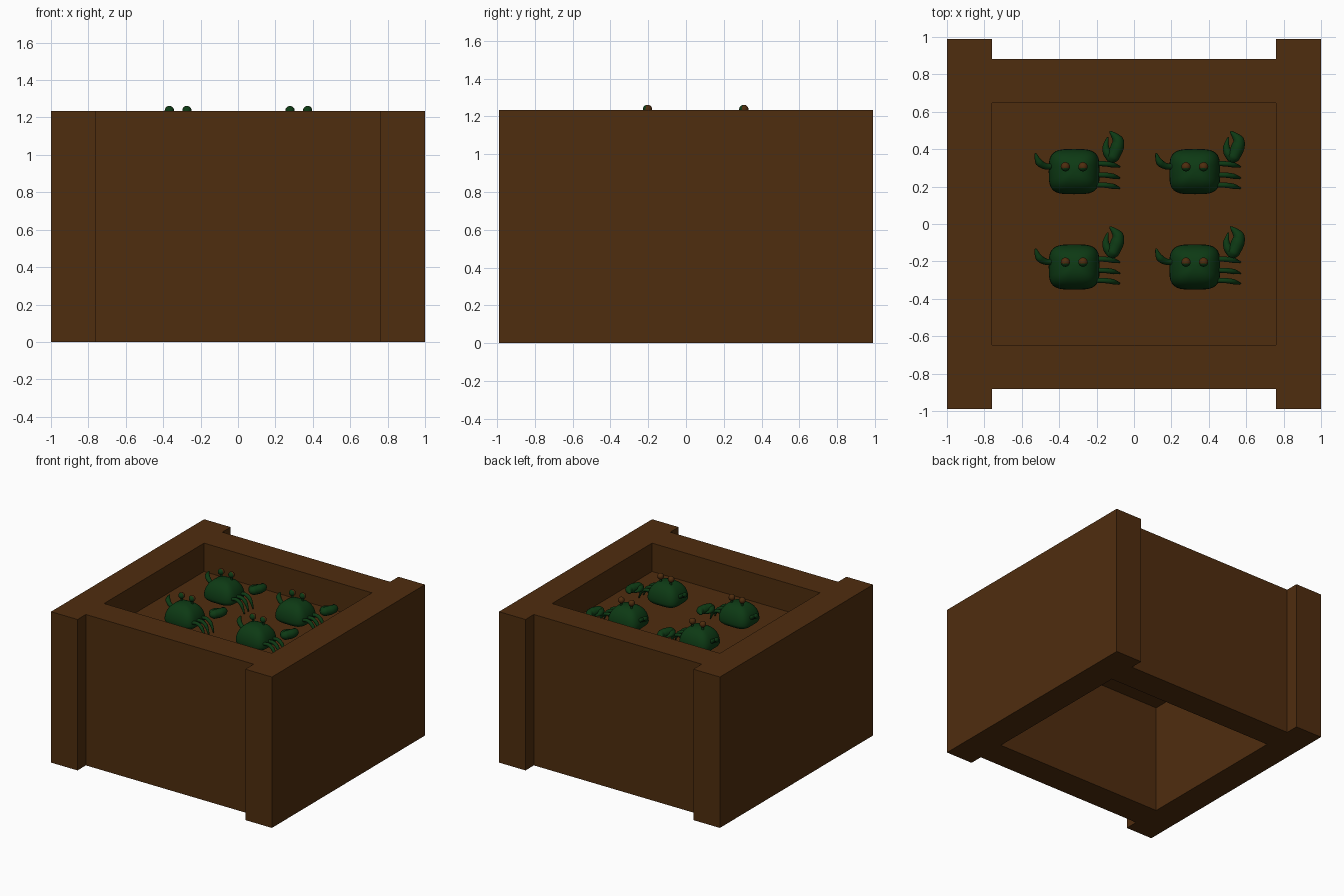
import bpy, bmesh, math
from mathutils import Vector

if "Cube" in bpy.data.objects:
    bpy.data.objects.remove(bpy.data.objects["Cube"])


def material(name, rgb):
    m = bpy.data.materials.new(name)
    m.diffuse_color = (*rgb, 1)
    m.use_nodes = True
    m.node_tree.nodes["Principled BSDF"].inputs["Base Color"].default_value = m.diffuse_color
    return m


WOOD = material("brown wood", (0.078, 0.026, 0.0045))
GREEN = material("dark green", (0.004, 0.042, 0.007))


def finish(bm, name, mats, smooth=True):
    me = bpy.data.meshes.new(name)
    bmesh.ops.recalc_face_normals(bm, faces=bm.faces)
    for f in bm.faces:
        f.smooth = smooth
    bm.to_mesh(me)
    bm.free()
    for m in mats:
        me.materials.append(m)
    return me


def place(name, me, loc=(0, 0, 0)):
    o = bpy.data.objects.new(name, me)
    o.location = loc
    bpy.context.collection.objects.link(o)
    return o


# Crate frame: thick side boards overhanging the front and back boards
H = 1.235
xs = [-1, -0.76, 0.76, 1]
ys = [-0.99, -0.882, -0.647, 0.647, 0.882, 0.99]
bm = bmesh.new()
for i in range(3):
    for j in range(5):
        if i != 1 or j in (1, 3):
            bm.faces.new([bm.verts.new((x, y, 0)) for x, y in (
                (xs[i], ys[j]), (xs[i + 1], ys[j]), (xs[i + 1], ys[j + 1]), (xs[i], ys[j + 1]))])
bmesh.ops.remove_doubles(bm, verts=bm.verts, dist=1e-4)
frame = place("crate_frame", finish(bm, "crate_frame", [WOOD], False))
if frame.data.polygons[0].normal.z < 0:
    frame.data.flip_normals()
sol = frame.modifiers.new("height", 'SOLIDIFY')
sol.thickness, sol.offset = H, 1

# Raised floor inside the crate
bm = bmesh.new()
bmesh.ops.create_cube(bm, size=1)
bmesh.ops.scale(bm, vec=(1.52, 1.294, 0.115), verts=bm.verts)
place("crate_floor", finish(bm, "crate_floor", [WOOD], False), (0, 0, 0.945))


# Tapered round limb swept along a smooth path
def limb(name, pts, radii, sides=10, steps=5):
    P = [Vector(p) for p in pts]
    path = []
    for i in range(len(P) - 1):
        a, b, c, d = P[max(i - 1, 0)], P[i], P[i + 1], P[min(i + 2, len(P) - 1)]
        for k in range(steps + (i == len(P) - 2)):
            t = k / steps
            p = 0.5 * (2 * b + (c - a) * t + (2 * a - 5 * b + 4 * c - d) * t * t
                       + (3 * b - a - 3 * c + d) * t ** 3)
            path.append((p, radii[i] + (radii[i + 1] - radii[i]) * t))
    bm = bmesh.new()
    rings = []
    for i, (p, r) in enumerate(path):
        tan = (path[min(i + 1, len(path) - 1)][0] - path[max(i - 1, 0)][0]).normalized()
        up = Vector((0, 0, 1))
        side = tan.cross(up).normalized()
        up = side.cross(tan)
        rings.append([bm.verts.new(p + r * (math.cos(a) * side + math.sin(a) * up))
                      for a in (math.tau * k / sides for k in range(sides))])
    for r0, r1 in zip(rings, rings[1:]):
        for k in range(sides):
            n = (k + 1) % sides
            bm.faces.new((r0[k], r0[n], r1[n], r1[k]))
    bm.faces.new(rings[0])
    bm.faces.new(rings[-1])
    return finish(bm, name, [GREEN])


# Crab shell: squarish dome, widest near the floor
def spow(v, e):
    return math.copysign(abs(v) ** e, v)


bm = bmesh.new()
bmesh.ops.create_uvsphere(bm, u_segments=32, v_segments=16, radius=1)
for v in bm.verts:
    a = math.atan2(v.co.y, v.co.x)
    r = math.hypot(v.co.x, v.co.y) ** 0.85
    z = v.co.z * (0.135 if v.co.z > 0 else 0.055)
    v.co = (0.136 * r * spow(math.cos(a), 0.55), 0.121 * r * spow(math.sin(a), 0.55), 1.07 + z)
shell = finish(bm, "crab_shell", [GREEN])

# Eye: green on the front, brown behind
bm = bmesh.new()
bmesh.ops.create_uvsphere(bm, u_segments=16, v_segments=10, radius=0.025)
bm.normal_update()
for f in bm.faces:
    f.material_index = 1 if f.normal.y > -0.3 else 0
eye = finish(bm, "crab_eye", [GREEN, WOOD])
stalk = limb("eye_stalk", [(0, 0.004, 1.17), (0, 0, 1.225)], [0.009, 0.009])

# Claw arm, pincer fingers, raised small arm and walking legs
parts = {
    "crab_shell": shell,
    "large_claw_finger": limb("large_claw_finger", [
        (0.195, 0.05, 1.13), (0.205, 0.075, 1.13), (0.23, 0.13, 1.13), (0.232, 0.17, 1.13), (0.19, 0.216, 1.13)],
        [0.012, 0.034, 0.036, 0.03, 0.003]),
    "small_claw_finger": limb("small_claw_finger", [
        (0.2, 0.065, 1.13), (0.178, 0.1, 1.13), (0.169, 0.135, 1.13), (0.18, 0.185, 1.13)],
        [0.022, 0.024, 0.017, 0.003]),
    "small_arm": limb("small_arm", [
        (-0.11, 0.03, 1.11), (-0.15, 0.028, 1.13), (-0.188, 0.05, 1.155), (-0.207, 0.098, 1.17)],
        [0.014, 0.017, 0.02, 0.004]),
}
for i, y in enumerate((0.042, -0.018, -0.072)):
    parts[f"crab_leg_{i + 1}"] = limb(f"crab_leg_{i + 1}", [
        (0.1, y, 1.09), (0.16, y, 1.1), (0.21, y - 0.007, 1.075), (0.243, y - 0.016, 1.01)],
        [0.012, 0.014, 0.014, 0.004])

# Four crabs in a two by two grid
for n, (cx, cy) in enumerate([(x, y) for x in (-0.32, 0.325) for y in (0.28, -0.23)], 1):
    for name, me in parts.items():
        place(f"{name}_crab_{n}", me, (cx, cy, 0))
    for side, ex in (("left", -0.047), ("right", 0.047)):
        place(f"{side}_eye_crab_{n}", eye, (cx + ex, cy + 0.026, 1.237))
        place(f"{side}_eye_stalk_crab_{n}", stalk, (cx + ex, cy + 0.026, 0))
